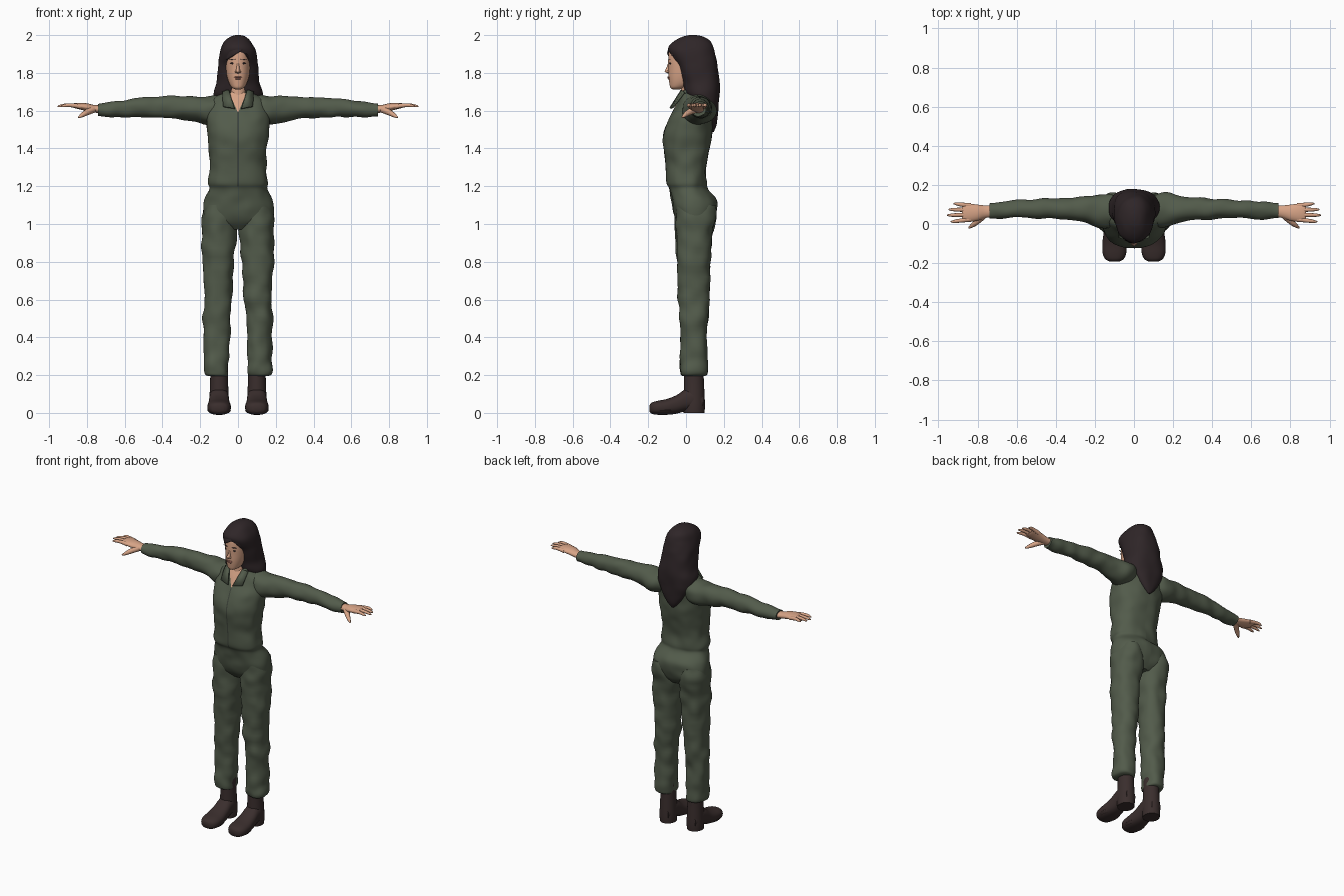
import bpy, bmesh
from math import cos, sin, pi, copysign
from mathutils import Vector, noise

cube = bpy.data.objects.get("Cube")
if cube:
    bpy.data.objects.remove(cube, do_unlink=True)


def material(name, r, g, b):
    m = bpy.data.materials.new(name)
    m.use_nodes = True
    m.diffuse_color = (r, g, b, 1)
    bsdf = m.node_tree.nodes["Principled BSDF"]
    bsdf.inputs["Base Color"].default_value = (r, g, b, 1)
    bsdf.inputs["Roughness"].default_value = 0.8
    return m


GREEN = material("olive cloth", 0.085, 0.105, 0.07)
SEAM = material("dark olive zip", 0.05, 0.06, 0.045)
HAIR = material("dark brown hair", 0.028, 0.019, 0.021)
BOOT = material("brown leather", 0.042, 0.027, 0.026)
SKIN = material("skin", 0.68, 0.37, 0.24)
LIPS = material("lips", 0.42, 0.17, 0.13)
SIDES = (("left", 1), ("right", -1))


def finish(name, bm, mats, angle=50):
    bmesh.ops.recalc_face_normals(bm, faces=bm.faces)
    mesh = bpy.data.meshes.new(name)
    bm.to_mesh(mesh)
    bm.free()
    ob = bpy.data.objects.new(name, mesh)
    bpy.context.collection.objects.link(ob)
    for m in mats:
        mesh.materials.append(m)
    bpy.ops.object.select_all(action='DESELECT')
    ob.select_set(True)
    bpy.context.view_layer.objects.active = ob
    bpy.ops.object.shade_smooth_by_angle(angle=angle * pi / 180)
    return ob


def smooth_rows(rows, steps):
    """Catmull-Rom interpolation of cross-section rows."""
    pts = [rows[0]] + rows + [rows[-1]]
    for i in range(1, len(pts) - 2):
        for k in range(steps):
            t = k / steps
            yield [0.5 * (2 * b + (c - a) * t + (2 * a - 5 * b + 4 * c - d) * t * t
                          + (3 * b - a - 3 * c + d) * t ** 3)
                   for a, b, c, d in zip(*pts[i - 1:i + 3])]
    yield rows[-1]


def loft(rows, axis='z', side=1, n=40, power=2.0, fold=0.0, steps=5, grow=0.0, floor=False):
    """Rows are (position on axis, centre a, centre b, radius a, radius b)."""
    bm = bmesh.new()
    rings = []
    for t, ca, cb, ra, rb in smooth_rows(rows, steps):
        ring = []
        for k in range(n):
            c, s = cos(2 * pi * k / n), sin(2 * pi * k / n)
            a = ca + (ra + grow) * copysign(abs(c) ** (2 / power), c)
            b = cb + (rb + grow) * copysign(abs(s) ** (2 / power), s)
            p = Vector({'z': (a, b, t), 'x': (t, a, b), 'y': (a, t, b)}[axis])
            # cloth folds
            if fold:
                w = fold * noise.noise(p * 14 + Vector((side * 3, 0, 0)))
                mid = Vector({'z': (ca, cb, t), 'x': (t, ca, cb), 'y': (ca, t, cb)}[axis])
                p += (p - mid).normalized() * w
            p.x *= side
            if floor:
                p.z = max(p.z, 0)
            ring.append(bm.verts.new(p))
        rings.append(ring)
    for r, q in zip(rings, rings[1:]):
        for k in range(n):
            bm.faces.new((r[k], r[(k + 1) % n], q[(k + 1) % n], q[k]))
    bm.faces.new(rings[0])
    bm.faces.new(rings[-1])
    return bm


def cut(bm, point, normal):
    bmesh.ops.bisect_plane(bm, geom=bm.verts[:] + bm.edges[:] + bm.faces[:],
                           plane_co=point, plane_no=normal, dist=1e-5)


def blob(name, loc, scale, mat, turn=0.0):
    bm = bmesh.new()
    bmesh.ops.create_uvsphere(bm, u_segments=16, v_segments=10, radius=1)
    ob = finish(name, bm, [mat])
    ob.location, ob.scale, ob.rotation_euler = loc, scale, (0, 0, turn)


def tube(name, points, radii, mat):
    """Round tapered tube through a few points."""
    curve = bpy.data.curves.new(name, 'CURVE')
    curve.dimensions = '3D'
    curve.bevel_depth, curve.bevel_resolution, curve.use_fill_caps = 1, 3, True
    sp = curve.splines.new('NURBS')
    sp.points.add(len(points) - 1)
    sp.use_endpoint_u, sp.order_u = True, 3
    for q, p, r in zip(sp.points, points, radii):
        q.co, q.radius = (*p, 1), r
    curve.materials.append(mat)
    ob = bpy.data.objects.new(name, curve)
    bpy.context.collection.objects.link(ob)
    bpy.ops.object.select_all(action='DESELECT')
    ob.select_set(True)
    bpy.context.view_layer.objects.active = ob
    bpy.ops.object.convert(target='MESH')
    bpy.ops.object.shade_smooth_by_angle(angle=1)


# Torso with open neckline and front zip
bm = loft([(0.97, 0, .05, .10, .06), (1.01, 0, .048, .175, .095), (1.07, 0, .047, .188, .115),
           (1.13, 0, .04, .178, .118), (1.185, 0, .012, .153, .102), (1.22, 0, .002, .158, .106),
           (1.3, 0, .0, .148, .108), (1.38, 0, .004, .152, .12), (1.46, 0, .008, .16, .13),
           (1.54, 0, .02, .168, .12), (1.61, 0, .045, .165, .105), (1.66, 0, .05, .135, .088),
           (1.69, 0, .05, .085, .075), (1.705, 0, .045, .055, .06)],
          n=64, power=2.3, fold=.008)
for s in (1, -1):
    cut(bm, (0, 0, 1.59), (s * .11, 0, -.05))
    cut(bm, (s * .004, 0, 0), (1, 0, 0))
for f in bm.faces:
    c = f.calc_center_median()
    if c.y < .03 and c.z > 1.59 + abs(c.x) * 2.2:
        f.material_index = 1
    elif c.y < 0 and abs(c.x) < .004 and 1.2 < c.z < 1.6:
        f.material_index = 2
finish("jumpsuit_torso", bm, [GREEN, SKIN, SEAM])

leg = [(1.1, .1, .05, .072, .1), (1.03, .1, .052, .09, .107), (.95, .101, .043, .09, .097),
       (.85, .103, .04, .086, .092), (.72, .103, .04, .077, .086), (.6, .104, .04, .07, .08),
       (.5, .115, .04, .071, .074), (.4, .113, .04, .068, .067), (.3, .115, .04, .067, .07),
       (.24, .116, .04, .067, .076), (.205, .114, .042, .062, .07), (.195, .108, .042, .05, .055)]
arm = [(.05, .06, 1.62, .05, .05), (.11, .065, 1.607, .085, .075), (.17, .068, 1.602, .088, .073),
       (.25, .075, 1.612, .064, .066), (.36, .078, 1.618, .054, .057), (.46, .079, 1.618, .05, .054),
       (.56, .077, 1.613, .047, .048), (.65, .071, 1.608, .044, .041), (.715, .067, 1.605, .041, .035),
       (.74, .066, 1.605, .04, .033)]
palm = [(.71, .066, 1.606, .03, .022), (.76, .063, 1.61, .032, .02), (.8, .058, 1.618, .041, .021),
        (.84, .058, 1.624, .046, .017), (.87, .06, 1.627, .043, .012), (.88, .06, 1.627, .036, .006)]
shaft = [(.26, .1, .042, .046, .05), (.18, .1, .042, .047, .052), (.1, .1, .043, .05, .055),
         (.04, .1, .043, .052, .057), (0, .1, .043, .05, .055)]
foot = [(.09, .1, .06, .035, .035), (.05, .1, .075, .05, .055), (.0, .1, .068, .052, .058),
        (-.05, .1, .045, .056, .049), (-.1, .1, .032, .062, .042), (-.15, .1, .027, .06, .037),
        (-.18, .1, .025, .046, .03), (-.192, .1, .024, .024, .018)]
sole = [(-.001, .1, -.115, .05, .06), (.012, .1, -.115, .062, .075), (.018, .1, -.115, .058, .07)]
for label, s in SIDES:
    finish(label + "_trouser_leg", loft(leg, side=s, power=2.2, fold=.012), [GREEN])
    finish(label + "_sleeve", loft(arm, 'x', s, fold=.01), [GREEN])
    finish(label + "_boot_shaft", loft(shaft, side=s), [BOOT])
    finish(label + "_boot_foot", loft(foot, 'y', s, power=2.4), [BOOT])
    finish(label + "_boot_sole", loft(sole, side=s, floor=True), [BOOT])
    # Hand
    finish(label + "_palm", loft(palm, 'x', s, n=24), [SKIN])
    for finger, y, tip_y, tip in (("index", .024, .012, .937), ("middle", .048, .045, .955),
                                  ("ring", .072, .074, .948), ("little", .094, .104, .922)):
        tube(label + "_" + finger + "_finger",
             [(s * .835, y, 1.622), (s * .885, (y + tip_y) / 2, 1.631),
              (s * (tip - .012), tip_y, 1.626), (s * tip, tip_y, 1.622)],
             (.013, .0105, .0085, .003), SKIN)
    tube(label + "_thumb", [(s * .765, .05, 1.608), (s * .8, .014, 1.592),
                            (s * .83, -.01, 1.573), (s * .845, -.02, 1.564)],
         (.02, .016, .011, .004), SKIN)
    # Collar flap
    bm = bmesh.new()
    bm.faces.new([bm.verts.new((s * x, y, z)) for x, y, z in (
        (.018, -.083, 1.612), (.078, -.066, 1.622), (.082, -.01, 1.698), (.048, -.022, 1.708))])
    flap = finish(label + "_collar_flap", bm, [GREEN])
    solid = flap.modifiers.new("thickness", 'SOLIDIFY')
    solid.thickness, solid.offset = .012, 0
    tube(label + "_collar", [(s * .045, -.02, 1.69), (s * .068, .02, 1.705),
                             (s * .05, .09, 1.715), (0, .1, 1.715)], (.012, .016, .018, .018), GREEN)
    # Eye and brow
    blob(label + "_eye", (s * .029, -.084, 1.85), (.013, .004, .0045), HAIR, s * .28)
    blob(label + "_brow", (s * .031, -.087, 1.872), (.018, .004, .0025), HAIR, s * .28)
    blob(label + "_nostril", (s * .009, -.098, 1.806), (.007, .009, .006), SKIN)

# Neck, head and face
finish("neck", loft([(1.6, 0, .03, .052, .055), (1.66, 0, .022, .048, .05),
                     (1.72, 0, .022, .044, .048), (1.79, 0, .03, .044, .05)]), [SKIN])
head = [(1.712, 0, -.052, .012, .018), (1.722, 0, -.043, .032, .04), (1.745, 0, -.026, .047, .062),
        (1.78, 0, -.012, .058, .08), (1.82, 0, .002, .065, .095), (1.87, 0, .016, .069, .11),
        (1.92, 0, .022, .066, .11), (1.96, 0, .025, .05, .085), (1.98, 0, .025, .02, .04)]
finish("head", loft(head, power=2.15), [SKIN])
finish("nose", loft([(1.798, 0, -.09, .006, .008), (1.808, 0, -.094, .011, .019),
                     (1.83, 0, -.088, .008, .014), (1.86, 0, -.084, .006, .009)], n=16), [SKIN])
blob("upper_lip", (0, -.091, 1.777), (.02, .008, .004), LIPS)
blob("lower_lip", (0, -.089, 1.769), (.017, .008, .005), LIPS)

# Swept fringe with an off-centre parting
bm = loft(head, power=2.15, grow=.008)
cut(bm, (.03, 0, 1.925), (-.6, 0, 1))
cut(bm, (.03, 0, 1.925), (1.6, 0, 1))
gone = []
for f in bm.faces:
    c = f.calc_center_median()
    if c.z < min(1.925 + (c.x - .03) * .6, 1.925 - (c.x - .03) * 1.6):
        gone.append(f)
bmesh.ops.delete(bm, geom=gone, context='FACES')
fringe = finish("hair_fringe", bm, [HAIR])
fringe.modifiers.new("thickness", 'SOLIDIFY').thickness = .008

# Long hair falling to a point down the back
finish("long_hair", loft(
    [(1.488, 0, .14, .008, .008), (1.52, 0, .136, .04, .024), (1.58, 0, .124, .085, .045),
     (1.64, 0, .108, .118, .068), (1.69, 0, .088, .131, .09), (1.75, 0, .078, .116, .1),
     (1.83, 0, .06, .107, .107), (1.88, 0, .042, .101, .118), (1.93, 0, .026, .089, .12),
     (1.97, 0, .033, .066, .093), (1.992, 0, .036, .036, .055), (2.0, 0, .036, .01, .015)],
    n=48, power=2.3, fold=.006), [HAIR])
